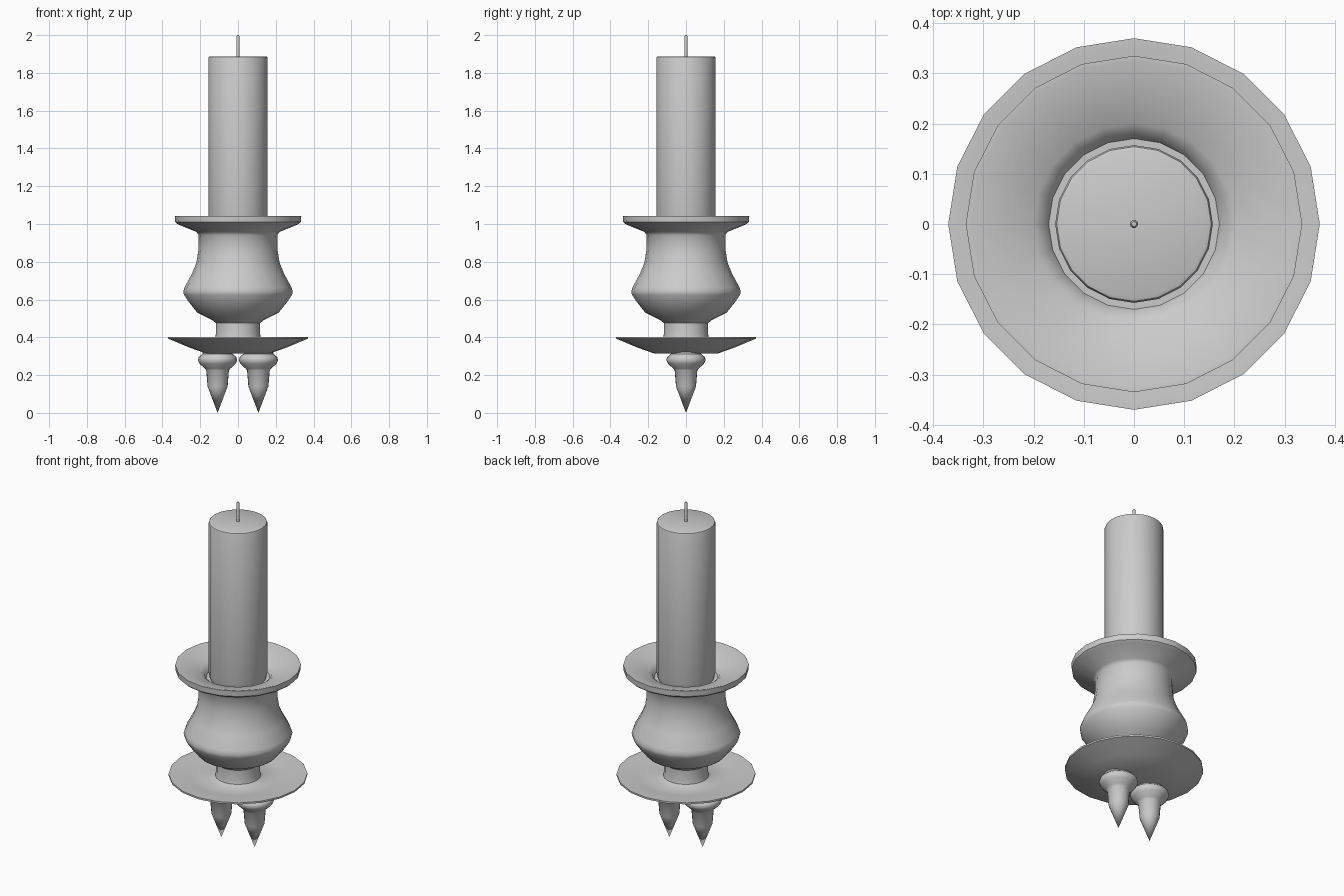
import bpy, bmesh, math

if "Cube" in bpy.data.objects:
    bpy.data.objects.remove(bpy.data.objects["Cube"])

SIDES = 20


def lathe(name, profile, x=0.0, sides=SIDES, angle=40):
    """Revolve (radius, z) points, listed bottom to top along the skin, around a vertical axis."""
    bm = bmesh.new()
    rings = []
    for r, z in profile:
        if r == 0:
            rings.append([bm.verts.new((x, 0, z))])
        else:
            rings.append([bm.verts.new((x + r * math.cos(2 * math.pi * i / sides),
                                        r * math.sin(2 * math.pi * i / sides), z))
                          for i in range(sides)])
    for a, b in zip(rings, rings[1:]):
        for i in range(sides):
            j = (i + 1) % sides
            if len(a) == 1:
                bm.faces.new((a[0], b[j], b[i]))
            elif len(b) == 1:
                bm.faces.new((a[i], a[j], b[0]))
            else:
                bm.faces.new((a[i], a[j], b[j], b[i]))
    bmesh.ops.recalc_face_normals(bm, faces=bm.faces)
    mesh = bpy.data.meshes.new(name)
    bm.to_mesh(mesh)
    bm.free()
    obj = bpy.data.objects.new(name, mesh)
    bpy.context.collection.objects.link(obj)
    bpy.ops.object.select_all(action='DESELECT')
    obj.select_set(True)
    bpy.context.view_layer.objects.active = obj
    bpy.ops.object.shade_smooth_by_angle(angle=math.radians(angle))
    return obj


# Turned holder: lower drip tray, stem, bulging body and upper cup in one skin
lathe("holder", [
    (0, 0.315), (0.17, 0.315), (0.26, 0.347), (0.35, 0.385), (0.37, 0.393),
    (0.37, 0.403), (0.355, 0.403), (0.25, 0.387), (0.15, 0.38), (0.122, 0.395),
    (0.117, 0.42), (0.117, 0.475), (0.135, 0.49), (0.215, 0.53), (0.255, 0.58),
    (0.286, 0.625), (0.29, 0.643), (0.283, 0.665), (0.245, 0.735), (0.22, 0.795),
    (0.21, 0.86), (0.208, 0.94), (0.22, 0.958), (0.318, 0.998), (0.333, 1.01),
    (0.335, 1.043), (0.325, 1.043), (0.26, 1.023), (0.2, 1.005),
    (0.18, 0.99), (0.17, 0.97), (0, 0.97)])

# Candle with slightly rounded edges
lathe("candle", [
    (0, 0.97), (0.15, 0.97), (0.157, 1.0), (0.157, 1.878),
    (0.154, 1.885), (0.147, 1.888), (0, 1.888)])

# Wick
lathe("wick", [(0, 1.87), (0.008, 1.87), (0.008, 1.993), (0.005, 2.0), (0, 2.0)], sides=10)

# Pair of pointed feet
for side, x in (("left", -0.108), ("right", 0.108)):
    lathe(side + "_spike", [
        (0, 0), (0.053, 0.14), (0.06, 0.225), (0.068, 0.235), (0.095, 0.26),
        (0.104, 0.278), (0.1, 0.295), (0.08, 0.312), (0.08, 0.335), (0, 0.335)], x=x)
